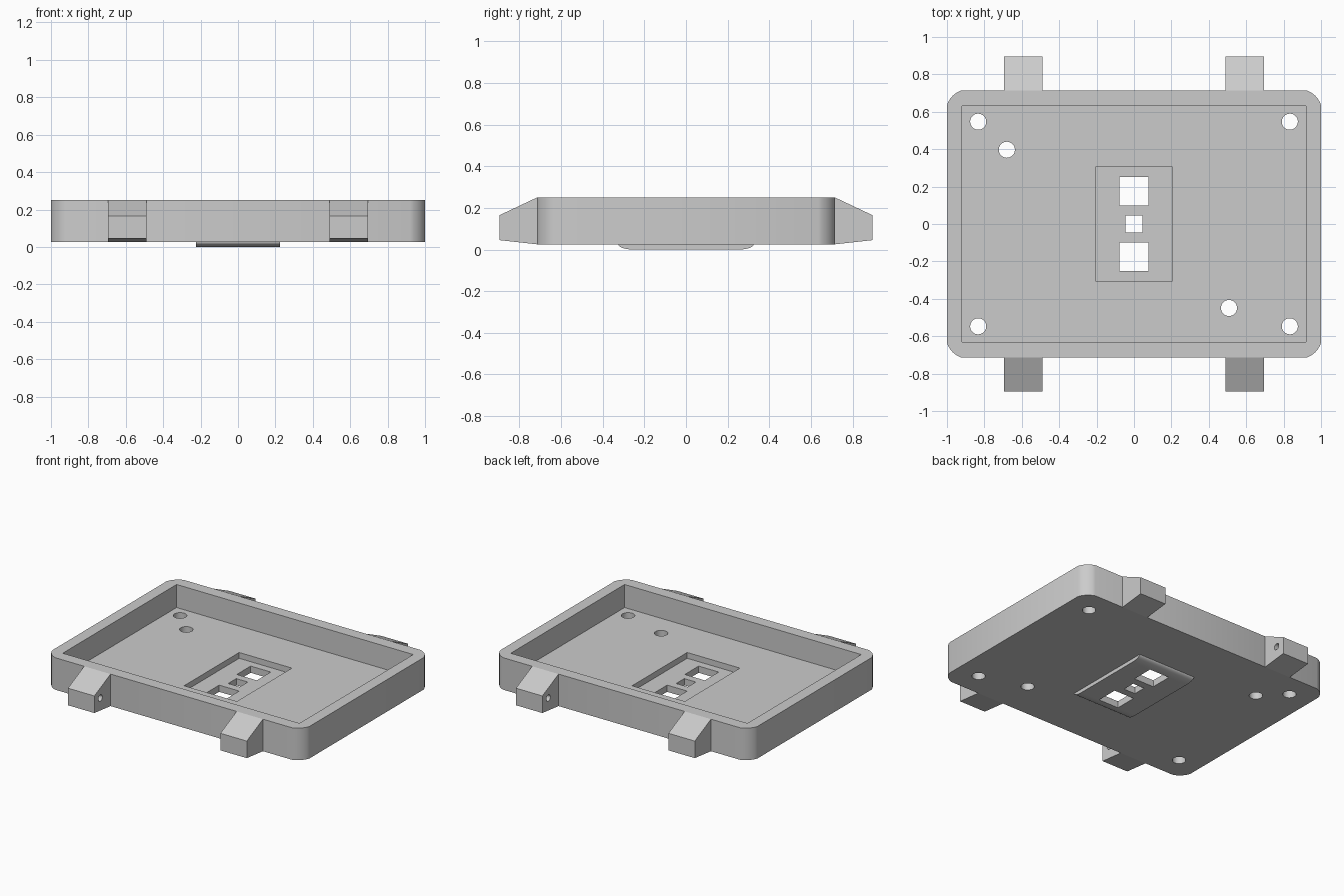
import bpy, bmesh, math
from mathutils import Matrix

if "Cube" in bpy.data.objects:
    bpy.data.objects.remove(bpy.data.objects["Cube"])

grey = bpy.data.materials.new("plain grey")
grey.use_nodes = True
COLOUR = (0.6, 0.6, 0.6, 1)
grey.diffuse_color = COLOUR
grey.node_tree.nodes["Principled BSDF"].inputs["Base Color"].default_value = COLOUR

BOTTOM, TOP = 0.025, 0.25
FLOOR, POCKET_FLOOR = 0.088, 0.047
HALF_X, HALF_Y = 1.0, 0.715


def finish(bm, name):
    bmesh.ops.recalc_face_normals(bm, faces=bm.faces)
    mesh = bpy.data.meshes.new(name)
    bm.to_mesh(mesh)
    bm.free()
    ob = bpy.data.objects.new(name, mesh)
    mesh.materials.append(grey)
    bpy.context.collection.objects.link(ob)
    return ob


def prism(name, points, start, end, axis="z"):
    """Extrude a flat outline along z (points are x, y) or x (points are y, z)."""
    def place(p, d):
        return (p[0], p[1], d) if axis == "z" else (d, p[0], p[1])
    bm = bmesh.new()
    face = bm.faces.new([bm.verts.new(place(p, start)) for p in points])
    out = bmesh.ops.extrude_face_region(bm, geom=[face])
    verts = [g for g in out["geom"] if isinstance(g, bmesh.types.BMVert)]
    shift = (0, 0, end - start) if axis == "z" else (end - start, 0, 0)
    bmesh.ops.translate(bm, verts=verts, vec=shift)
    return finish(bm, name)


def box(name, x, y, half_x, half_y, low, high):
    pts = [(x + i * half_x, y + j * half_y) for i, j in ((-1, -1), (1, -1), (1, 1), (-1, 1))]
    return prism(name, pts, low, high)


def rod(name, centre, radius, length, along_x=False):
    bm = bmesh.new()
    turn = Matrix.Rotation(math.pi / 2 if along_x else 0, 4, "Y")
    bmesh.ops.create_cone(bm, cap_ends=True, segments=32, radius1=radius, radius2=radius,
                          depth=length, matrix=Matrix.Translation(centre) @ turn)
    return finish(bm, name)


def combine(ob, other, operation):
    mod = ob.modifiers.new(operation.title(), "BOOLEAN")
    mod.operation, mod.object, mod.solver = operation, other, "EXACT"
    bpy.context.view_layer.objects.active = ob
    bpy.ops.object.modifier_apply(modifier=mod.name)
    bpy.data.objects.remove(other)


def smooth(ob):
    bpy.ops.object.select_all(action="DESELECT")
    ob.select_set(True)
    bpy.context.view_layer.objects.active = ob
    bpy.ops.object.shade_smooth_by_angle(angle=math.radians(25))


# Tray body with shallow arcs at the corners
inset, radius, steps = 0.08, 0.12, 6
swing = math.asin(inset / math.sqrt(2) / radius)
back = inset / 2 + radius * math.cos(swing) / math.sqrt(2)
outline = []
for quarter in range(4):
    mid = math.pi / 4 + quarter * math.pi / 2
    cx = math.copysign(HALF_X - back, math.cos(mid))
    cy = math.copysign(HALF_Y - back, math.sin(mid))
    for i in range(steps + 1):
        a = mid + swing * (2 * i / steps - 1)
        outline.append((cx + radius * math.cos(a), cy + radius * math.sin(a)))
tray = prism("tray", outline, BOTTOM, TOP)

# Raised pad underneath, rounded at its front and rear ends
arc = [(0.255 + 0.07 * math.sin(t), BOTTOM * (1 - math.cos(t)))
       for t in (i * math.pi / 16 for i in range(9))]
pad_profile = arc + [(0.325, 0.05), (-0.325, 0.05)] + [(-y, z) for y, z in reversed(arc)]
combine(tray, prism("pad", pad_profile, -0.225, 0.225, "x"), "UNION")

# Main cavity, central pocket and its windows
combine(tray, box("cavity", 0, 0, 0.92, 0.632, FLOOR, 0.4), "DIFFERENCE")
combine(tray, box("pocket", 0, 0, 0.205, 0.306, POCKET_FLOOR, 0.4), "DIFFERENCE")
for y, half_x, half_y in ((0.175, 0.078, 0.077), (0, 0.045, 0.045), (-0.175, 0.078, 0.077)):
    combine(tray, box("window", 0, y, half_x, half_y, -0.1, 0.4), "DIFFERENCE")

# Round holes through the floor: four corners and two extras
holes = [(sx * 0.833, sy * 0.547) for sx in (-1, 1) for sy in (-1, 1)]
holes += [(-0.68, 0.397), (0.508, -0.449)]
for x, y in holes:
    combine(tray, rod("hole", (x, y, 0.1), 0.043, 0.5), "DIFFERENCE")
smooth(tray)

# Tapered lugs with a blind pin hole on each inner face
lug_profile = [(0.70, 0.04), (0.715, BOTTOM), (0.895, 0.045), (0.895, 0.165),
               (0.715, TOP), (0.70, 0.24)]
for sy, end in ((-1, "front"), (1, "rear")):
    for sx, side in ((-1, "right"), (1, "left")):
        lug = prism(f"{end}_{side}_lug", [(sy * y, z) for y, z in lug_profile],
                    sx * 0.49, sx * 0.695, "x")
        combine(lug, rod("pin_hole", (sx * 0.49, sy * 0.828, 0.125), 0.022, 0.2, True),
                "DIFFERENCE")
        smooth(lug)
